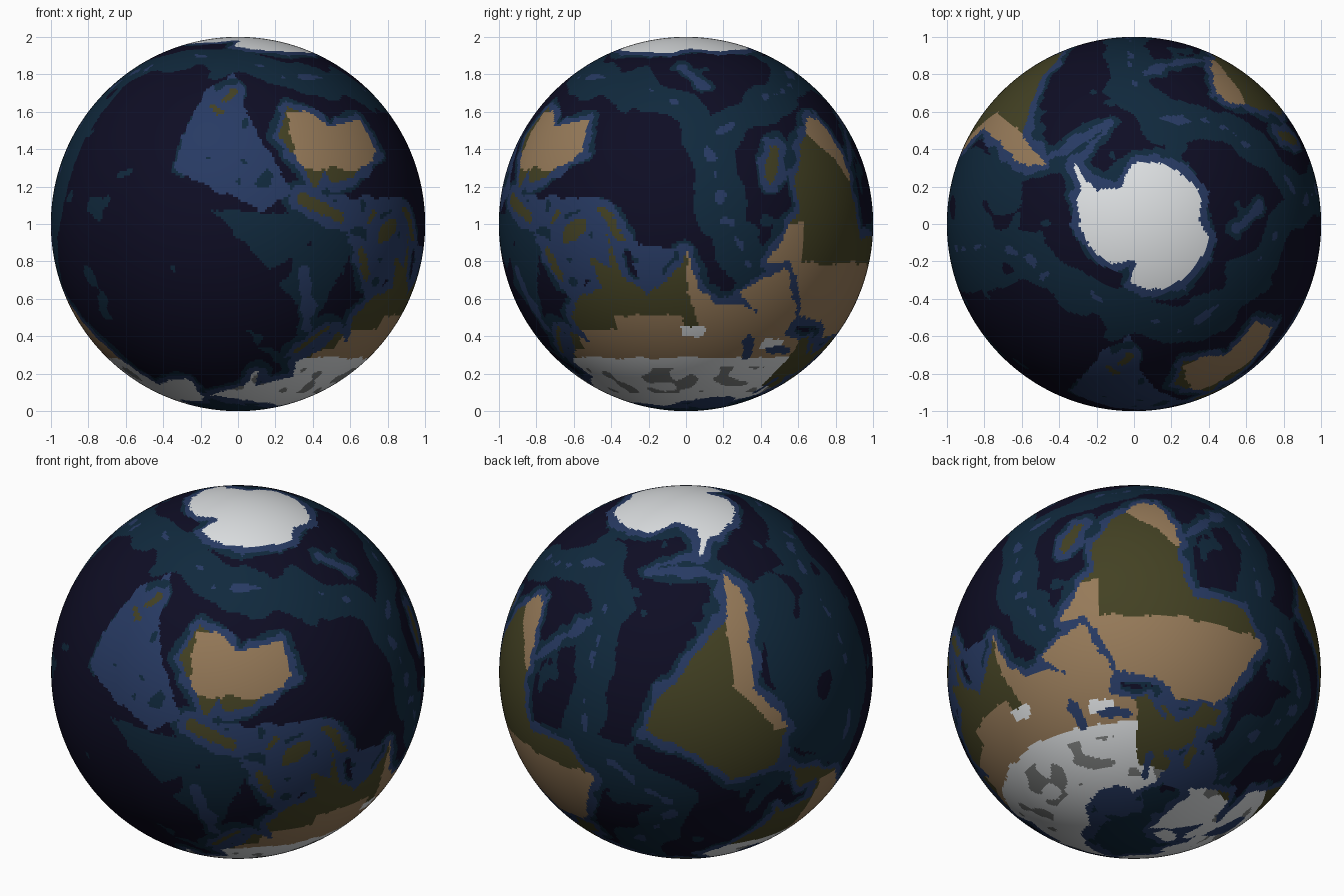
import bpy, bmesh, math
from mathutils import Vector, noise, kdtree

if "Cube" in bpy.data.objects:
    bpy.data.objects.remove(bpy.data.objects["Cube"])

NAVY, TEAL, BLUE, OLIVE, TAN, WHITE, GREY = range(7)
COLOURS = {"deep_ocean": (14, 13, 36), "mid_ocean": (16, 41, 61), "shallow_sea": (39, 58, 99),
           "forest_olive": (67, 65, 35), "dry_tan": (150, 122, 89), "snow_white": (222, 225, 227),
           "snowy_forest_grey": (126, 128, 127)}
W, H = 720, 360
CENTRE_LON = 77          # longitude that faces +x; the south pole is up
grid = bytearray(W * H)  # half-degree map of sea depth and land


def to_vec(lon, lat):
    a, b = math.radians(CENTRE_LON - lon), math.radians(lat)
    return Vector((math.cos(b) * math.cos(a), math.cos(b) * math.sin(a), -math.sin(b)))


def pairs(flat):
    return list(zip(flat[::2], flat[1::2]))


def fill(pts, colour):
    """Paint a longitude/latitude polygon on the map."""
    for row in range(H):
        lat = (row + .5) / 2 - 90
        xs = sorted(a[0] + (lat - a[1]) * (b[0] - a[0]) / (b[1] - a[1])
                    for a, b in zip(pts, pts[1:] + pts[:1]) if (a[1] > lat) != (b[1] > lat))
        for x0, x1 in zip(xs[::2], xs[1::2]):
            for c in range(math.ceil((x0 + 180) * 2 - .5), math.ceil((x1 + 180) * 2 - .5)):
                grid[row * W + c % W] = colour


def strip(x0, y0, x1, y1, r, colour):
    """Paint a long island or sea with pointed ends, r degrees to each side."""
    k = math.cos(math.radians((y0 + y1) / 2))
    d = Vector(((x1 - x0) * k, y1 - y0)).normalized() * r
    ux, uy, nx, ny = d.x / k, d.y, -d.y / k, d.x
    fill([(x0 - ux, y0 - uy), (x0 + nx, y0 + ny), (x1 + nx, y1 + ny),
          (x1 + ux, y1 + uy), (x1 - nx, y1 - ny), (x0 - nx, y0 - ny)], colour)


# broad rises and shelves in the oceans
rises = [[-130,-55, -125,-8, -110,20, -78,0, -76,-50], [128,5, 140,33, 175,-5, 140,-2],
         [-180,67, 180,67, 180,90, -180,90]]
shelves = [[168,-54, 182,-46, 188,-17, 160,-4, 150,-10, 162,-32], [98,8, 104,-8, 140,-9, 128,8, 119,24],
           [80,8, 90,22, 96,5], [20,68, 15,79, 110,80, 180,74, 200,62],
           [-125,68, -62,62, -60,82], [-38,65, -12,48, 10,50, 5,66]]
# continents
africa = [-6,36, 10,37, 20,31, 33,30, 37,20, 43,11, 51,12, 40,-4, 40,-15, 33,-27, 26,-34, 19,-35, 12,-17, 13,-9,
          9,4, -8,4, -17,14, -10,31]
eurasia = [-9,37, -1,37, 3,43, 10,44, 16,38, 13,45, 22,37, 27,38, 36,36, 35,29, 43.5,13, 59,22, 50,29, 57,26,
           67,25, 73,20, 77,8, 81,16, 90,22, 98,15, 103,1, 101,13, 109,11, 106,20, 116,23, 122,30, 118,39,
           127,35, 129,41, 140,48, 136,54, 155,60, 157,51, 163,60, 190,66, 160,70, 105,77, 68,69, 40,67, 28,71,
           12,65, 6,58, 12,55, 5,53, -4,48, -1,44, -9,43]
north_america = [-166,67, -157,71, -95,70, -82,68, -62,59, -56,52, -66,45, -75,39, -81,31, -80,26, -84,30, -97,28,
                 -96,19, -88,20, -84,11, -78,8, -92,14, -106,20, -124,40, -137,59, -164,56]
south_america = [-77,8, -62,11, -50,0, -35,-6, -39,-17, -48,-26, -57,-36, -65,-42, -68,-55, -75,-50, -70,-19, -81,-5]
australia = [114,-22, 116,-34, 131,-31, 139,-36, 147,-39, 153,-28, 146,-19, 142,-11, 139,-17, 135,-12, 122,-18]
antarctica = [-180,-78, -150,-76, -100,-73, -68,-70, -57,-63, -62,-75, -35,-78, -10,-71, 50,-67, 73,-70, 90,-66,
              140,-67, 170,-72, 166,-78, 180,-78, 180,-90, -180,-90]
islands = [(46,-24,49,-14,1.8), (174,-37,177,-39,1), (168,-46,172,-42,1), (134,-2,147,-8,1.8), (111,0,116,4,2.8),
           (97,4,104,-4,1.3), (120,-4,122,0,1), (121,17,125,8,1.2), (132,34,142,43,1), (-3,52,-4,57,1.3),
           (-20,65,-17,65,1.3), (-43,64,-40,78,7), (-67,65,-83,72,2.5), (-85,78,-72,82,2.5), (-120,72,-106,71,2.5)]
inland_seas = [(30,43,40,42,1.5), (50,45,52,38,1.6), (18,56,21,64,1.2), (-85,54,-86,62,4)]

for colour, shapes in ((TEAL, rises), (BLUE, shelves),
                       (OLIVE, [africa, eurasia, north_america, south_america, australia, antarctica])):
    for shape in shapes:
        fill(pairs(shape), colour)
for island in islands:
    strip(*island, OLIVE)
for sea in inland_seas:
    strip(*sea, BLUE)

# mid-ocean ridges and narrow undersea chains
ridges = [[-30,60, -30,40, -45,20, -15,0, -14,-40, 0,-54, 30,-45, 70,-25, 66,-5, 58,12],
          [70,-25, 80,-40, 140,-51, 190,-64, 248,-45, 249,-10, 255,15]]
chains = [[68,-47, 80,-57], [-65,-55, -27,-57, -57,-63], [178,-37, 186,-18], [140,34, 146,14], [10,-19, -8,-36]]


def tree_of(points):
    tree = kdtree.KDTree(len(points))
    for i, p in enumerate(points):
        tree.insert(p, i)
    tree.balance()
    return tree


def line_tree(lines):
    keys = [[to_vec(*k) for k in pairs(flat)] for flat in lines]
    return tree_of([a.lerp(b, t / 40).normalized() for line in keys
                    for a, b in zip(line, line[1:]) for t in range(41)])


def is_shore(i):
    return grid[i] == OLIVE and min(grid[i - 1], grid[i + 1], grid[i - W], grid[i + W]) < OLIVE


coast = tree_of([to_vec((i % W + .5) / 2 - 180, (i // W + .5) / 2 - 90)
                 for i in range(W, W * (H - 1)) if is_shore(i)])
ridge_tree, chain_tree = line_tree(ridges), line_tree(chains)


def land_colour(lon, lat, p):
    """Climate by latitude: snow in the far north and south, dry belts, forest elsewhere."""
    old_world = -20 < lon < 133
    snow = lat < -60 or lat > 60 or lat > 45.5 and (lon > 25 or lon < -50)
    if snow or 38 < lat < 42 and 35 < lon < 45 or 33 < lat < 37 and 70 < lon < 79:
        return GREY if 50 < lat < 64 and noise.noise(p * 9) > .17 else WHITE
    if lat > 0 and old_world:
        edge = 12 if lon < 38 else 0 if lon < 77 else 29 if lon < 103 else 35
        plains = 22 < lat < 33 and 83 - lat / 3 < lon
        dry = edge < lat and not (plains and lon < 78) and (lat < 36.5 or lon > 26) and not (lon > 123 and lat < 42)
    elif lat > 0:
        dry = lon < -98 and lat > 20
    elif lon < -30:                      # mountain spine and southern plains
        dry = lat < -4 and lon < -64 - .8 * max(0, lat + 20)
    elif lon < 60:                       # south-western desert
        dry = lat < -13 - .9 * (lon - 12) and lon < 30
    else:                                # inland desert
        dry = lat < -17 and lon < 148 and lat > -37
    return TAN if dry else OLIVE


def colour_at(p):
    q = (p + noise.noise_vector(p * 11) * .02 + noise.noise_vector(p * 35) * .008).normalized()
    lat = math.degrees(math.asin(max(-1, min(1, -q.z))))
    lon = (CENTRE_LON - math.degrees(math.atan2(q.y, q.x)) + 180) % 360 - 180
    code = grid[min(H - 1, int((lat + 90) * 2)) * W + int((lon + 180) * 2) % W]
    if code == OLIVE:
        return land_colour(lon, lat, p)
    n, m = noise.noise(p * 5), noise.noise(p * 13)
    if code == TEAL and n < -.38 or code == BLUE and m < -.42:
        code -= 1
    shore, ridge, chain = (t.find(q)[2] for t in (coast, ridge_tree, chain_tree))
    if shore < .043 + .03 * m or chain < .03 + .03 * m or ridge < .06 * m + .03 * n:
        return BLUE
    if shore < .07 + .04 * n or chain < .06 + .03 * m or ridge < .12 + .09 * n or n + .4 * m > .5:
        return max(code, TEAL)
    return code


# the globe itself
bm = bmesh.new()
bmesh.ops.create_uvsphere(bm, u_segments=480, v_segments=240, radius=1)
for f in bm.faces:
    f.smooth = True
    f.material_index = colour_at(f.calc_center_median().normalized())
bmesh.ops.translate(bm, verts=bm.verts, vec=(0, 0, 1))
mesh = bpy.data.meshes.new("globe")
bm.to_mesh(mesh)
bm.free()
for name, rgb in COLOURS.items():
    mat = bpy.data.materials.new(name)
    mat.diffuse_color = [((v / 255 + .055) / 1.055) ** 2.4 for v in rgb] + [1]
    mat.use_nodes = True
    mat.node_tree.nodes["Principled BSDF"].inputs["Base Color"].default_value = mat.diffuse_color
    mesh.materials.append(mat)
bpy.context.collection.objects.link(bpy.data.objects.new("globe", mesh))
